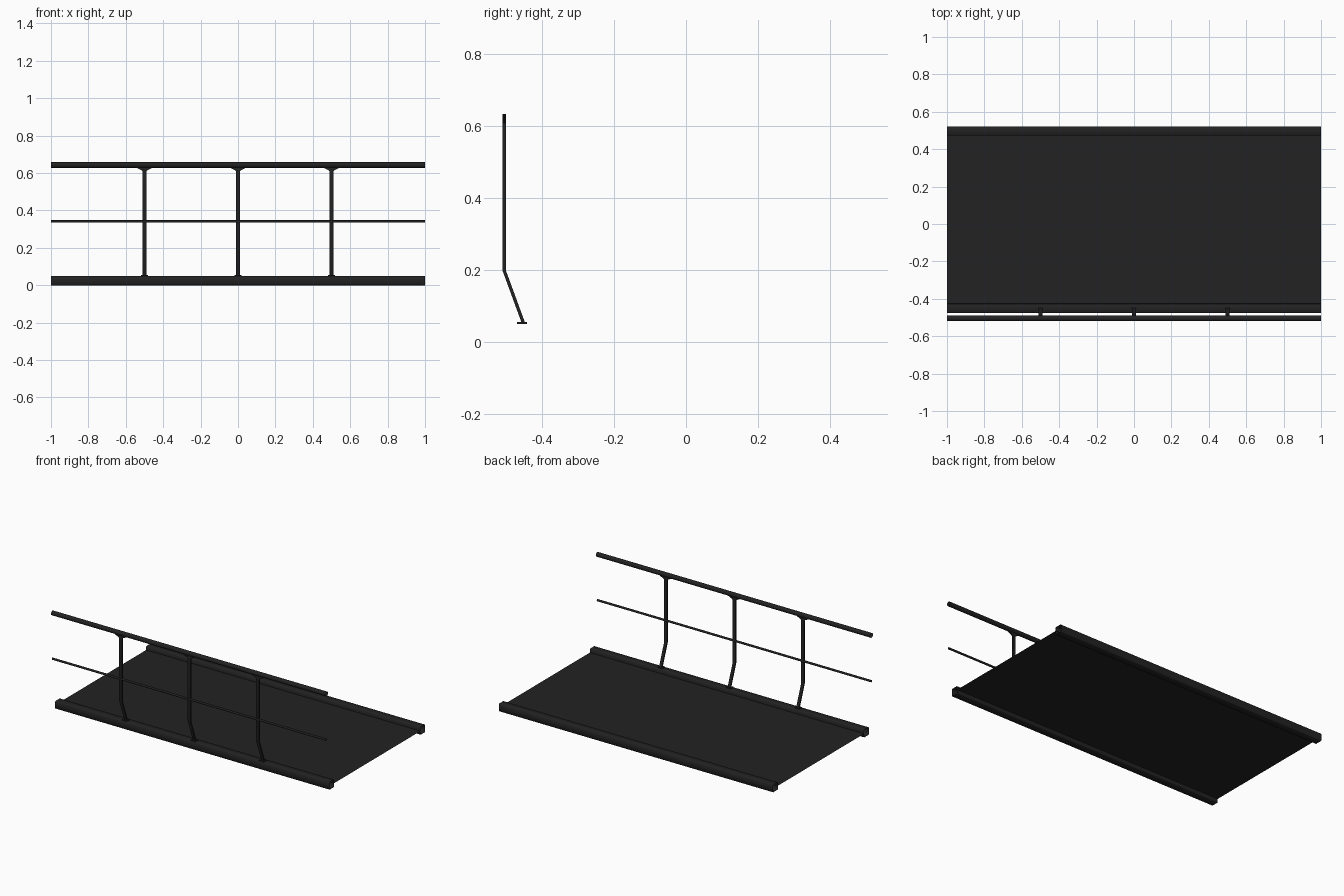
import bpy, bmesh, math

if "Cube" in bpy.data.objects:
    bpy.data.objects.remove(bpy.data.objects["Cube"])

# one dark grey painted metal
metal = bpy.data.materials.new("dark_grey_metal")
metal.diffuse_color = (0.016, 0.016, 0.016, 1)
metal.use_nodes = True
metal.node_tree.nodes["Principled BSDF"].inputs["Base Color"].default_value = metal.diffuse_color


def finish(name, bm, angle=30, recalc=True):
    if recalc:
        bmesh.ops.recalc_face_normals(bm, faces=bm.faces)
    me = bpy.data.meshes.new(name)
    bm.to_mesh(me)
    bm.free()
    me.materials.append(metal)
    ob = bpy.data.objects.new(name, me)
    bpy.context.collection.objects.link(ob)
    bpy.ops.object.select_all(action='DESELECT')
    bpy.context.view_layer.objects.active = ob
    ob.select_set(True)
    bpy.ops.object.shade_smooth_by_angle(angle=math.radians(angle))
    return ob


def extrude_x(name, profile, angle=30):
    """Open-ended closed profile (y, z; counter-clockwise) run along the length."""
    bm = bmesh.new()
    a = [bm.verts.new((-1, y, z)) for y, z in profile]
    b = [bm.verts.new((1, y, z)) for y, z in profile]
    n = len(profile)
    for i in range(n):
        j = (i + 1) % n
        bm.faces.new((a[i], a[j], b[j], b[i]))
    # outward normals for an open tube
    cy = sum(p[0] for p in profile) / n
    cz = sum(p[1] for p in profile) / n
    bm.normal_update()
    for f in bm.faces:
        c = f.calc_center_median()
        if f.normal.y * (c.y - cy) + f.normal.z * (c.z - cz) < 0:
            f.normal_flip()
    return finish(name, bm, angle, recalc=False)


def circle(cy, cz, r, n):
    return [(cy + r * math.cos(2 * math.pi * i / n),
             cz + r * math.sin(2 * math.pi * i / n)) for i in range(n)]


def chamfer_box(cy, cz, h, c):
    k = h - c
    return [(cy + y, cz + z) for y, z in
            ((h, -k), (h, k), (k, h), (-k, h), (-h, k), (-h, -k), (-k, -h), (k, -h))]


RAIL_Y = -0.505

# edge curbs
extrude_x("front_curb", chamfer_box(-0.451, 0.025, 0.025, 0.003), 50)
extrude_x("back_curb", chamfer_box(0.497, 0.025, 0.025, 0.003), 50)

# walkway deck, a thin sheet between the curbs
bm = bmesh.new()
bm.faces.new([bm.verts.new(p) for p in
              ((-1, -0.43, 0.025), (1, -0.43, 0.025), (1, 0.476, 0.025), (-1, 0.476, 0.025))])
finish("deck", bm, recalc=False)

# handrail and mid rail
extrude_x("handrail", circle(RAIL_Y, 0.643, 0.0148, 16))
extrude_x("mid_rail", circle(RAIL_Y, 0.341, 0.007, 10), 50)

# posts: flat bars with a kinked foot and a flared head under the handrail
SECTIONS = ((-0.453, 0.055, 0.010), (RAIL_Y, 0.197, 0.010), (RAIL_Y, 0.608, 0.010),
            (RAIL_Y, 0.615, 0.016), (RAIL_Y, 0.622, 0.030), (RAIL_Y, 0.630, 0.048),
            (RAIL_Y, 0.633, 0.048))
for k, x in enumerate((-0.5, 0, 0.5)):
    bm = bmesh.new()
    rings = []
    for y, z, w in SECTIONS:
        rings.append([bm.verts.new((x + sx * w, y + sy * 0.0048, z))
                      for sx, sy in ((-1, -1), (1, -1), (1, 1), (-1, 1))])
    for r, s in zip(rings, rings[1:]):
        for i in range(4):
            j = (i + 1) % 4
            bm.faces.new((r[i], r[j], s[j], s[i]))
    bm.faces.new(rings[0])
    bm.faces.new(rings[-1])
    finish(f"post_{k + 1}", bm)

    # foot flange resting on the curb
    bm = bmesh.new()
    bmesh.ops.create_cube(bm, size=1)
    for v in bm.verts:
        v.co = (x + v.co.x * 0.036, -0.4555 + v.co.y * 0.028, 0.0525 + v.co.z * 0.006)
    finish(f"post_foot_{k + 1}", bm)
